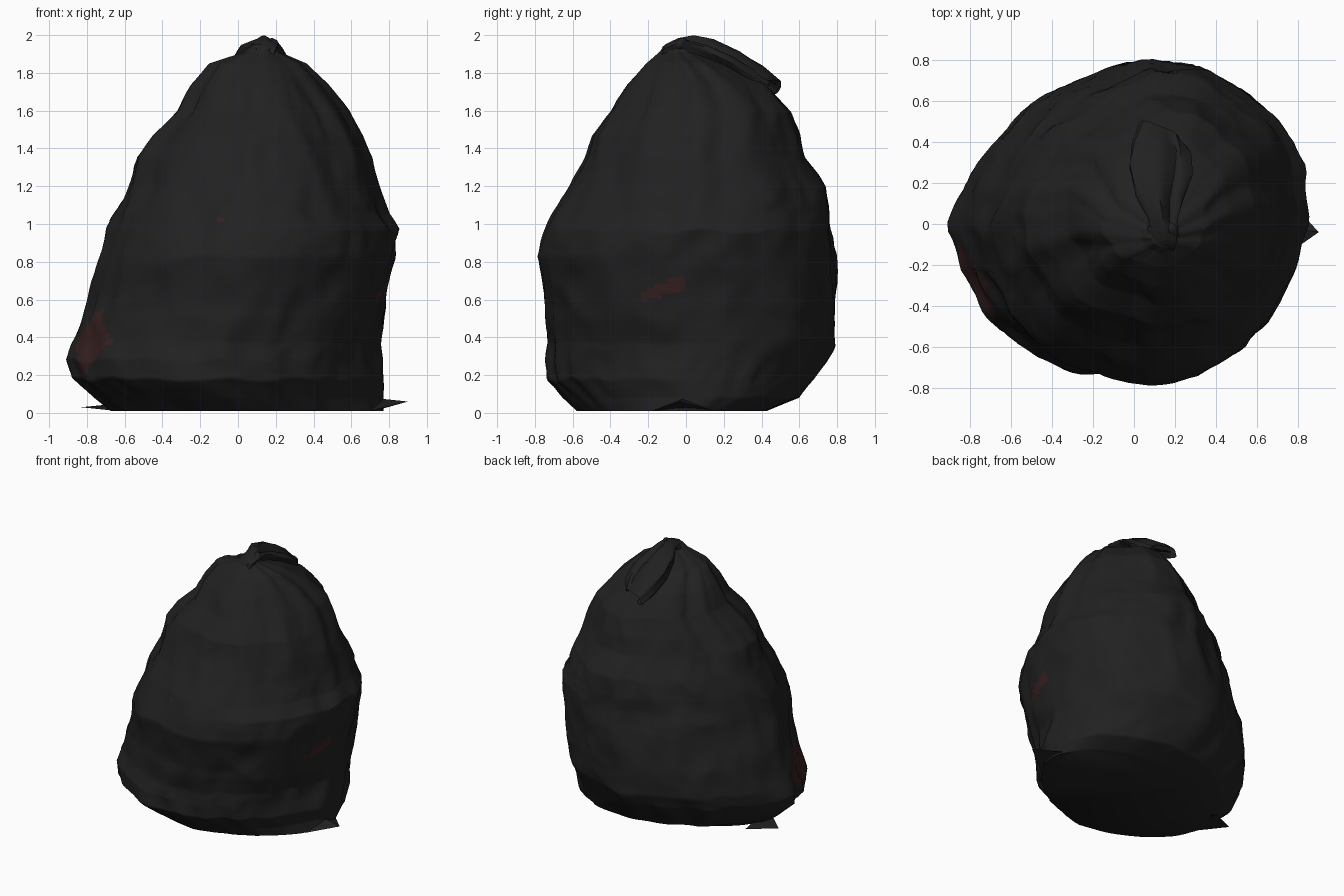
import bpy, bmesh, math
from mathutils import Vector, noise

cube = bpy.data.objects.get("Cube")
if cube:
    bpy.data.objects.remove(cube, do_unlink=True)


def material(name, rgb):
    m = bpy.data.materials.new(name)
    m.use_nodes = True
    m.diffuse_color = (*rgb, 1)
    bsdf = m.node_tree.nodes["Principled BSDF"]
    bsdf.inputs["Base Color"].default_value = (*rgb, 1)
    bsdf.inputs["Roughness"].default_value = 0.7
    return m


black = material("black plastic", (0.015, 0.015, 0.015))
red = material("dull red", (0.038, 0.015, 0.015))


def finish(name, bm, angle=40):
    bmesh.ops.recalc_face_normals(bm, faces=bm.faces)
    me = bpy.data.meshes.new(name)
    bm.to_mesh(me)
    bm.free()
    ob = bpy.data.objects.new(name, me)
    bpy.context.collection.objects.link(ob)
    me.materials.append(black)
    me.materials.append(red)
    bpy.ops.object.select_all(action="DESELECT")
    ob.select_set(True)
    bpy.context.view_layer.objects.active = ob
    bpy.ops.object.shade_smooth_by_angle(angle=math.radians(angle))


def skin(bm, rings, caps=True):
    loops = [[bm.verts.new(p) for p in ring] for ring in rings]
    n = len(loops[0])
    for a, b in zip(loops, loops[1:]):
        for i in range(n):
            j = (i + 1) % n
            bm.faces.new((a[i], a[j], b[j], b[i]))
    if caps:
        bm.faces.new(loops[0])
        bm.faces.new(loops[-1])


def resample(rows, steps):
    out = []
    for a, b in zip(rows, rows[1:]):
        out += [[p + (q - p) * k / steps for p, q in zip(a, b)] for k in range(steps)]
    return out + [rows[-1]]


# Bag body: height, then right, left, front and back limits
LIMITS = [
    (0.01, -0.68, 0.76, -0.58, 0.42),
    (0.08, -0.77, 0.76, -0.66, 0.59),
    (0.18, -0.88, 0.76, -0.76, 0.66),
    (0.28, -0.91, 0.75, -0.76, 0.73),
    (0.37, -0.88, 0.75, -0.74, 0.78),
    (0.56, -0.82, 0.79, -0.74, 0.80),
    (0.83, -0.74, 0.82, -0.79, 0.79),
    (0.97, -0.69, 0.84, -0.74, 0.77),
    (1.06, -0.66, 0.78, -0.70, 0.76),
    (1.20, -0.60, 0.74, -0.62, 0.73),
    (1.35, -0.56, 0.70, -0.55, 0.63),
    (1.47, -0.47, 0.65, -0.51, 0.60),
    (1.60, -0.34, 0.58, -0.40, 0.55),
    (1.74, -0.26, 0.47, -0.31, 0.42),
    (1.85, -0.16, 0.36, -0.21, 0.20),
    (1.91, 0.03, 0.22, -0.14, 0.05),
    (1.95, 0.08, 0.19, -0.11, 0.00),
]
SEG = 120
# Swelling of each diagonal quarter against an ellipse: base, middle, top
QUARTERS = {
    (True, True): (0.08, 0.04, 0.02),
    (False, True): (-0.10, -0.11, -0.16),
    (False, False): (-0.06, -0.04, -0.06),
    (True, False): (-0.14, -0.02, -0.05),
}


def fullness(c, s, z):
    base, middle, top = QUARTERS[c > 0, s > 0]
    if z < 0.5:
        return base + (middle - base) * z / 0.5
    return middle + (top - middle) * min(1, max(0, z - 0.9) / 0.4)


rings = []
for z, x0, x1, y0, y1 in resample(LIMITS, 10):
    ring = []
    gather = max(0, (z - 0.9) / 1.05)
    low = min(1, z / 0.15)
    for i in range(SEG):
        t = math.tau * (i + 0.5) / SEG
        c, s = math.cos(t), math.sin(t)
        # broad dents, sharp creases, and pleats gathering at the neck
        d = 0.03 * noise.noise(Vector((c * 2, s * 2, z * 2.5)))
        crease = abs(noise.noise(Vector((c * 3 + 7, s * 3, z * 3 + c))))
        fine = abs(noise.noise(Vector((c * 5, s * 5 + 3, z * 4 - s))))
        d += 0.045 * (0.2 - crease) + 0.03 * (0.18 - fine)
        d += 0.045 * gather * math.sin(9 * t + 2 * math.sin(2 * t) + z)
        k = 0.995 + d * (0.3 + 0.7 * low)
        k += fullness(c, s, z) * abs(math.sin(2 * t)) ** 0.8
        x = (x0 + x1) / 2 + (x1 - x0) / 2 * k * math.copysign(abs(c) ** 0.96, c)
        y = (y0 + y1) / 2 + (y1 - y0) / 2 * k * math.copysign(abs(s) ** 0.96, s)
        dz = 0.03 * low * (1 - gather) * noise.noise(Vector((c * 4, s * 4, z * 2)))
        ring.append((x, y, z + dz))
    rings.append(ring)
bm = bmesh.new()
skin(bm, rings)
# Faded red marks on both sides and a speck on the front
for f in bm.faces:
    x, y, z = f.calc_center_median()
    stripe = x > 0.5 and -0.23 < y < -0.02 and abs(z - 0.655 - 0.35 * (y + 0.12)) < 0.035
    blotch = x < -0.5 and abs(y + 0.27) / 0.2 + abs(z - 0.37) / 0.18 < 1
    speck = y < 0 and abs(x + 0.08) + abs(z - 1.02) < 0.025
    if stripe or blotch or speck:
        f.material_index = 1
finish("bag_body", bm, 60)

# Gathered tail lying over the back, with a hollow open end
# centre x, y, z, half width, half thickness
TAIL = [
    (0.15, -0.12, 1.92, 0.05, 0.03),
    (0.15, -0.06, 1.94, 0.06, 0.04),
    (0.14, 0.02, 1.945, 0.07, 0.05),
    (0.12, 0.12, 1.915, 0.11, 0.06),
    (0.12, 0.26, 1.855, 0.15, 0.06),
    (0.13, 0.37, 1.785, 0.14, 0.06),
    (0.13, 0.46, 1.72, 0.10, 0.045),
    (0.13, 0.44, 1.72, 0.08, 0.025),
    (0.13, 0.30, 1.80, 0.07, 0.02),
]
rings = []
for x, y, z, w, h in resample(TAIL, 2):
    ring = []
    for i in range(24):
        t = math.tau * i / 24
        c, s = math.cos(t), math.sin(t)
        k = 1 + 0.1 * math.sin(5 * t + 6 * y)
        # a lengthwise groove splits the tail into two lobes
        groove = 0.045 * math.exp(-((c - 0.45) / 0.22) ** 2) if s > 0 and 0 < y < 0.42 else 0
        up = h * k * s - groove
        slant = 0.04 * c * max(0, y) / 0.45
        ring.append((x + w * k * c, y + 0.4 * up - slant, z + up))
    rings.append(ring)
bm = bmesh.new()
skin(bm, rings)
finish("tied_tail", bm, 50)

# Knot wrapped around the neck
bm = bmesh.new()
rings = []
for i in range(20):
    a = math.tau * i / 20
    r = 0.024 + 0.008 * math.sin(3 * a)
    ring = []
    for j in range(8):
        b = math.tau * j / 8
        out = 0.05 + r * math.cos(b)
        ring.append((0.14 + out * math.cos(a), -0.05 + out * math.sin(a),
                     1.935 + r * math.sin(b) + 0.02 * math.sin(a + 0.6)))
    rings.append(ring)
skin(bm, rings + [rings[0]], caps=False)
bmesh.ops.remove_doubles(bm, verts=bm.verts, dist=0.0001)
finish("neck_knot", bm, 50)


# Loose film corners spread on the ground
def flap(name, tip, base_a, base_b, lift):
    bm = bmesh.new()
    tip, a, b = Vector(tip), Vector(base_a), Vector(base_b)
    ridge = bm.verts.new((a + b) / 2 + Vector((0, 0, lift)))
    corners = [bm.verts.new(p) for p in (a, tip, b)]
    bm.faces.new((corners[0], corners[1], ridge))
    bm.faces.new((corners[1], corners[2], ridge))
    bm.faces.new(corners)
    finish(name, bm, 30)


flap("left_corner_flap", (0.90, -0.04, 0.06), (0.70, -0.18, 0.01), (0.72, 0.16, 0.01), 0.07)
flap("right_corner_flap", (-0.83, 0.05, 0.03), (-0.64, -0.14, 0.01), (-0.62, 0.16, 0.01), 0.04)
